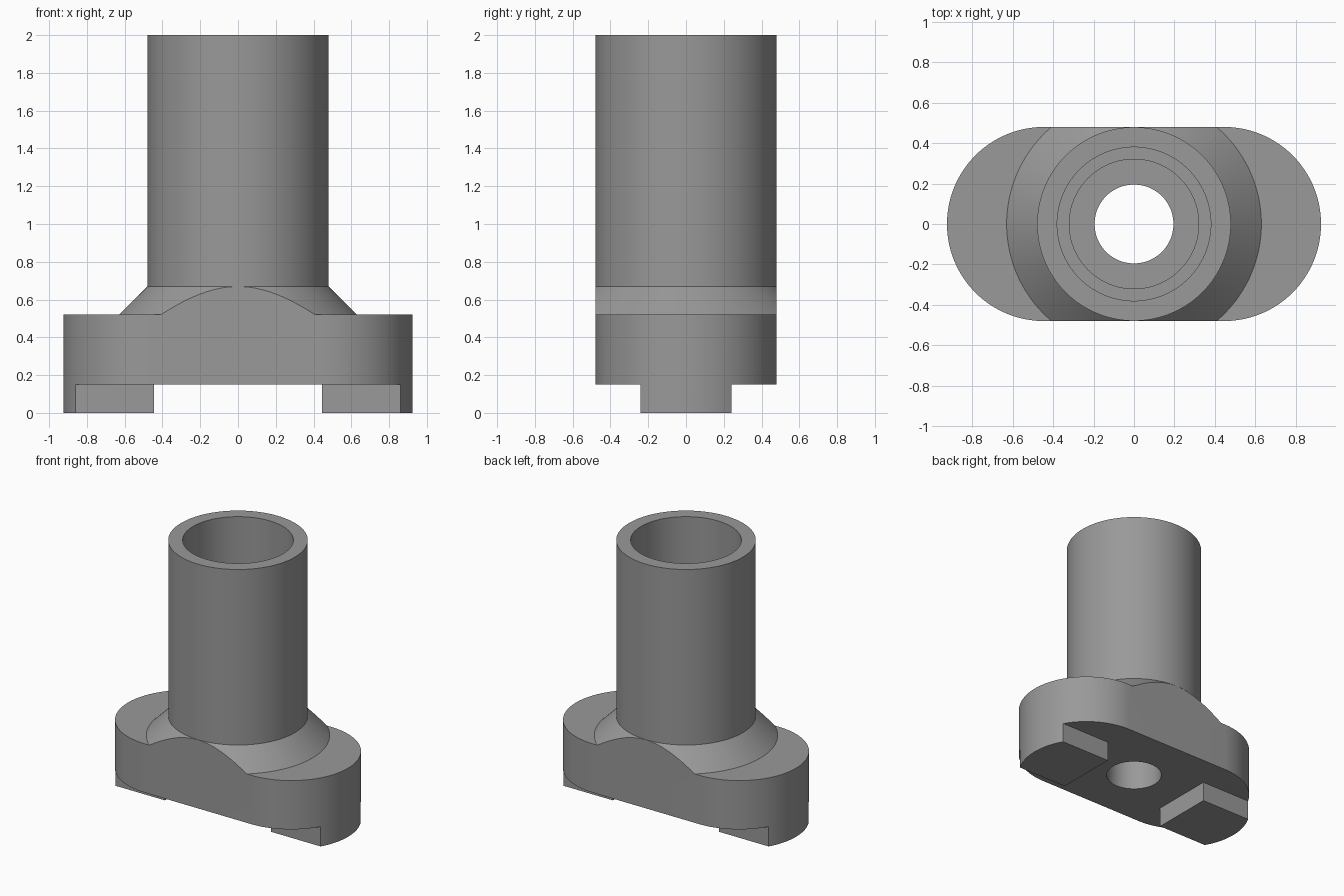
import bpy, bmesh, math

if "Cube" in bpy.data.objects:
    bpy.data.objects.remove(bpy.data.objects["Cube"])

grey = bpy.data.materials.new("plain grey")
grey.diffuse_color = (0.32, 0.32, 0.32, 1)
grey.use_nodes = True
grey.node_tree.nodes["Principled BSDF"].inputs["Base Color"].default_value = grey.diffuse_color


def make_object(name, bm):
    bmesh.ops.recalc_face_normals(bm, faces=bm.faces)
    mesh = bpy.data.meshes.new(name)
    bm.to_mesh(mesh)
    bm.free()
    mesh.materials.append(grey)
    obj = bpy.data.objects.new(name, mesh)
    bpy.context.collection.objects.link(obj)
    return obj


def lathe(name, profile, steps=128):
    """Solid of revolution from (radius, z) points, closed with flat ends."""
    bm = bmesh.new()
    rings = [[bm.verts.new((r * math.cos(math.tau * i / steps),
                            r * math.sin(math.tau * i / steps), z))
              for i in range(steps)] for r, z in profile]
    for low, high in zip(rings, rings[1:]):
        for i in range(steps):
            j = (i + 1) % steps
            bm.faces.new((low[i], low[j], high[j], high[i]))
    bm.faces.new(rings[0])
    bm.faces.new(rings[-1])
    return make_object(name, bm)


def slot_prism(name, offset, radius, z0, z1, steps=64):
    """Upright prism with a straight-sided, round-ended outline."""
    bm = bmesh.new()
    outline = []
    for side, start in ((1, -math.pi / 2), (-1, math.pi / 2)):
        for i in range(steps + 1):
            a = start + math.pi * i / steps
            outline.append(bm.verts.new((side * offset + radius * math.cos(a),
                                         radius * math.sin(a), z0)))
    face = bm.faces.new(outline)
    top = bmesh.ops.extrude_face_region(bm, geom=[face])["geom"]
    bmesh.ops.translate(bm, vec=(0, 0, z1 - z0),
                        verts=[v for v in top if isinstance(v, bmesh.types.BMVert)])
    return make_object(name, bm)


def box(name, x, y, z):
    bm = bmesh.new()
    bmesh.ops.create_cube(bm, size=1)
    for v in bm.verts:
        v.co = [lim[0] if c < 0 else lim[1] for c, lim in zip(v.co, (x, y, z))]
    return make_object(name, bm)


def boolean(target, cutter, operation):
    bpy.context.view_layer.objects.active = target
    mod = target.modifiers.new("cut", "BOOLEAN")
    mod.object, mod.operation, mod.solver = cutter, operation, "EXACT"
    bpy.ops.object.modifier_apply(modifier=mod.name)
    bpy.data.objects.remove(cutter)


# Round-ended flange, turned down to the sloped collar and upright tube
body = slot_prism("flanged_tube", 0.445, 0.48, 0, 2)
boolean(body, lathe("turning_envelope", [(1.5, -0.2), (1.5, 0.52), (0.63, 0.52),
                                         (0.479, 0.67), (0.479, 2.2)]), "INTERSECT")

# Stepped bore through the middle
boolean(body, lathe("stepped_bore", [(0.195, -0.2), (0.195, 0.4), (0.32, 0.4),
                                     (0.32, 0.67), (0.38, 0.67), (0.38, 2.2)]), "DIFFERENCE")

# Underside channels that leave one foot at each end
boolean(body, box("middle_channel", (-0.445, 0.445), (-1, 1), (-0.3, 0.15)), "DIFFERENCE")
for s in (-1, 1):
    boolean(body, box("side_channel", (-1.2, 1.2), sorted((s * 0.24, s * 1)), (-0.3, 0.15)),
            "DIFFERENCE")

# Smooth curved walls, crisp edges
bpy.ops.object.select_all(action="DESELECT")
body.select_set(True)
bpy.context.view_layer.objects.active = body
bpy.ops.object.shade_smooth_by_angle(angle=math.radians(25))
